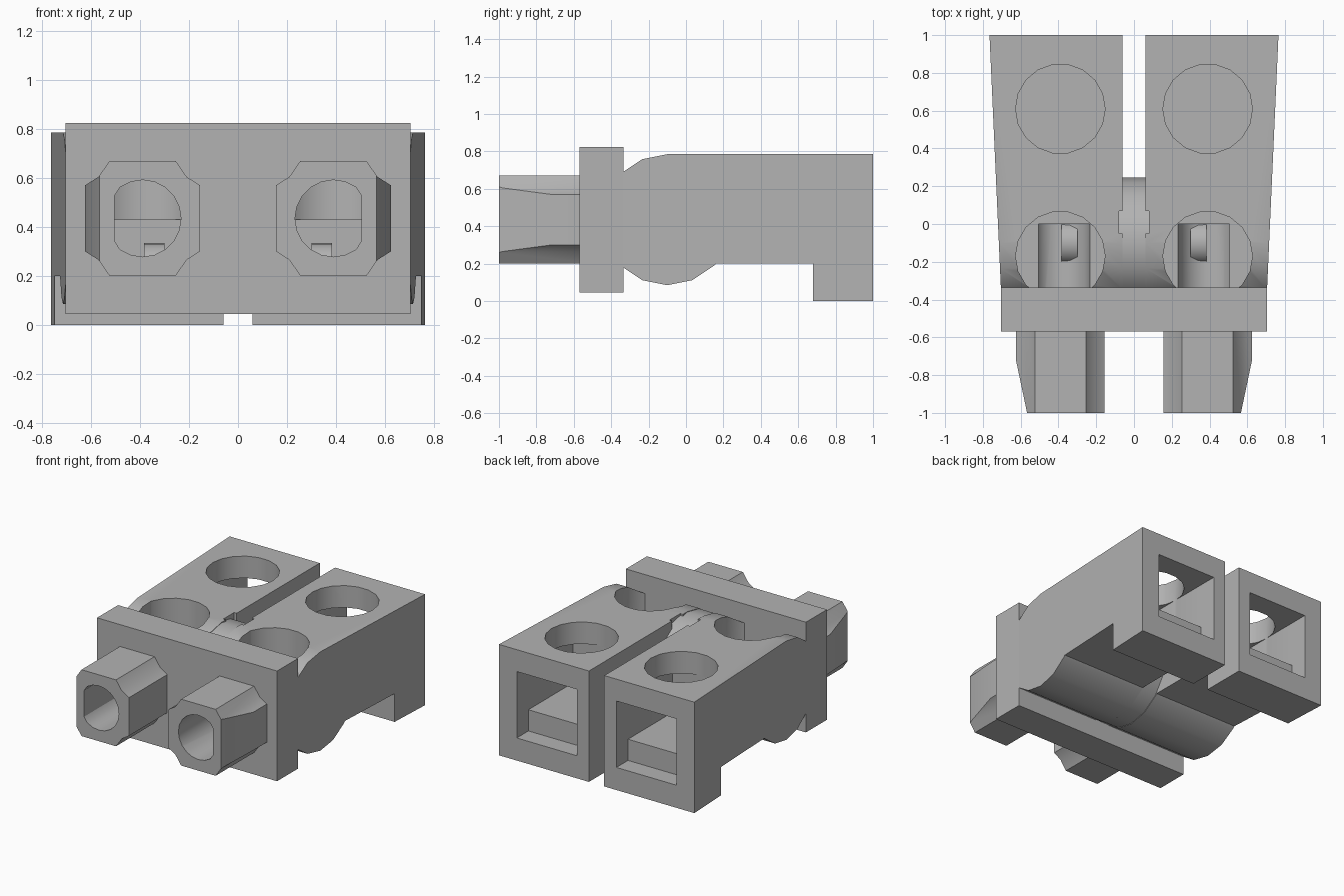
import bpy, bmesh
from math import sin, cos, pi, radians

if "Cube" in bpy.data.objects:
    bpy.data.objects.remove(bpy.data.objects["Cube"])

grey = bpy.data.materials.new("plain grey")
grey.use_nodes = True
COLOUR = (0.45, 0.45, 0.45, 1)
grey.diffuse_color = COLOUR
grey.node_tree.nodes["Principled BSDF"].inputs["Base Color"].default_value = COLOUR

MID_Z = 0.435      # height of the bores and of the rounded nose
MID_X = 0.39       # sideways position of each channel
PIVOT_Y = -0.1     # centre of the rounded nose


def prism(name, points, axis, start, end):
    """Extrude a 2D outline along an axis; the outline uses the other two axes in order."""
    def place(p, d):
        co = list(p)
        co.insert("xyz".index(axis), d)
        return co
    bm = bmesh.new()
    low = [bm.verts.new(place(p, start)) for p in points]
    high = [bm.verts.new(place(p, end)) for p in points]
    bm.faces.new(low)
    bm.faces.new(high)
    for i in range(len(points)):
        j = (i + 1) % len(points)
        bm.faces.new((low[i], low[j], high[j], high[i]))
    bmesh.ops.recalc_face_normals(bm, faces=bm.faces)
    mesh = bpy.data.meshes.new(name)
    bm.to_mesh(mesh)
    bm.free()
    mesh.materials.append(grey)
    ob = bpy.data.objects.new(name, mesh)
    bpy.context.collection.objects.link(ob)
    return ob


def box(name, x0, x1, y0, y1, z0, z1):
    return prism(name, [(x0, y0), (x1, y0), (x1, y1), (x0, y1)], "z", z0, z1)


def circle(u, v, r, sides):
    return [(u + r * cos(2 * pi * i / sides), v + r * sin(2 * pi * i / sides))
            for i in range(sides)]


def cut(target, cutter):
    mod = target.modifiers.new("cut", 'BOOLEAN')
    mod.operation = 'DIFFERENCE'
    mod.solver = 'EXACT'
    mod.object = cutter
    cutter.hide_render = True
    cutter.hide_set(True)
    cutter.display_type = 'WIRE'


def finish(ob):
    """Bake the cuts, then smooth the rounded walls."""
    graph = bpy.context.evaluated_depsgraph_get()
    mesh = bpy.data.meshes.new_from_object(ob.evaluated_get(graph))
    ob.modifiers.clear()
    ob.data = mesh
    bpy.ops.object.select_all(action='DESELECT')
    ob.select_set(True)
    bpy.context.view_layer.objects.active = ob
    bpy.ops.object.shade_smooth_by_angle(angle=radians(30))


# Housing: rounded nose at the front, foot at the back, sides tapering forward
nose = [(PIVOT_Y - 0.35 * sin(a), MID_Z + 0.35 * cos(a))
        for a in (pi * i / 8 for i in range(11))]
profile = nose + [(0.16, 0.2), (0.68, 0.2), (0.68, 0), (1, 0), (1, 0.785)]
housing = prism("housing", profile, "x", -1, 1)
for v in housing.data.vertices:
    v.co.x *= 0.765 - 0.045 * (1 - v.co.y)

# Gap between the two halves, a little wider just behind the nose
cutters = [box("gap_cutter", -0.06, 0.06, -0.7, 1.2, -0.2, 1),
           box("gap_step_cutter", -0.08, 0.08, -0.05, 0.07, 0.6, 1)]

plate = box("front_plate", -0.705, 0.705, -0.57, -0.335, 0.045, 0.825)
web = prism("nose_web", circle(PIVOT_Y, MID_Z, 0.347, 16), "x", -0.09, 0.09)
parts = [housing, plate, web]

# Half outline of a plug, mirrored into the notched square
corner = [(0.135, 0.235), (0.18, 0.17), (0.235, 0.135)]
quarter = corner + [(u, -v) for u, v in reversed(corner)]
outline = quarter + [(-u, -v) for u, v in quarter]

for side, word in ((1, "left"), (-1, "right")):
    x = side * MID_X
    # Screw holes, stepped wire channel and front bore
    cutters += [
        prism(word + "_rear_hole_cutter", circle(x, 0.61, 0.237, 18), "z", 0.31, 1),
        prism(word + "_front_hole_cutter", circle(x, -0.17, 0.237, 18), "z", 0.43, 1),
        box(word + "_channel_cutter", x - 0.235, x + 0.235, 0.37, 1.2, 0.31, 0.63),
        box(word + "_channel_step_cutter", x - 0.235, x + 0.235, 0.87, 1.3, 0.16, 0.6),
    ]
    flat = [(side * min(MID_X + u, 0.505), v) for u, v in circle(0, MID_Z, 0.157, 20)]
    bore = prism(word + "_bore_cutter", flat, "y", -1.2, 0)
    cutters.append(bore)

    # Plug with its outer front edge sloped inward
    plug = prism(word + "_plug", [(x + side * u, MID_Z + v) for u, v in outline],
                 "y", -1, -0.5)
    slope = [(side * 0.565, -1.005), (side * 0.8, -1.005),
             (side * 0.8, -0.72), (side * 0.625, -0.72)]
    cut(plug, prism(word + "_slope_cutter", slope, "z", 0, 1))
    cut(plug, bore)
    cut(plate, bore)

    # Rounded contact at the bottom of the front hole
    contact = prism(word + "_contact", circle(PIVOT_Y, 0.22, 0.115, 20), "x",
                    side * 0.3, side * 0.385)
    parts += [plug, contact]

for cutter in cutters:
    cut(housing, cutter)

for part in parts:
    finish(part)
